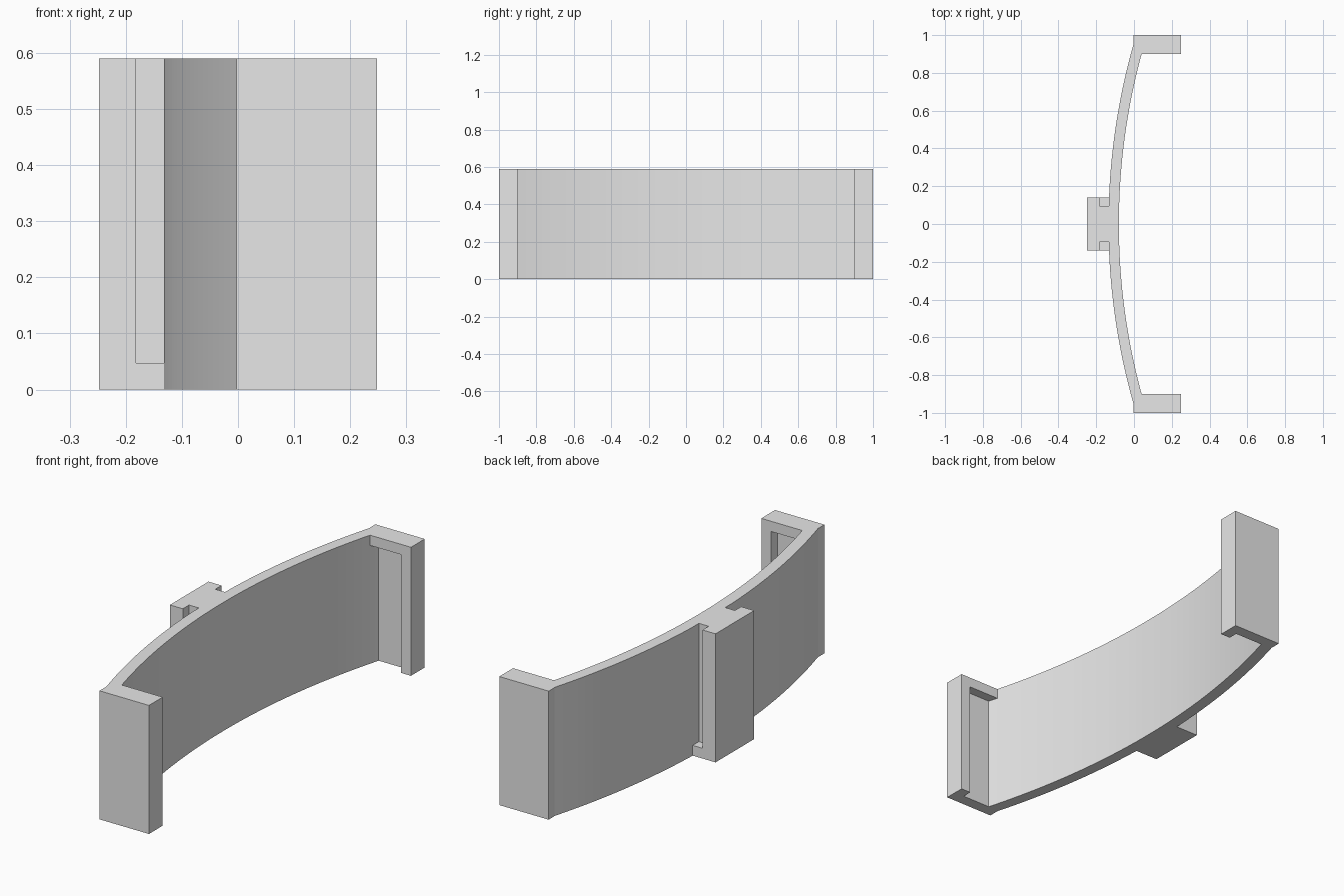
import bpy, bmesh, math

if "Cube" in bpy.data.objects:
    bpy.data.objects.remove(bpy.data.objects["Cube"], do_unlink=True)

HEIGHT, FLOOR = 0.59, 0.047      # band height, thickness of the slot stops
HALF_X = 0.248
R_IN, R_OUT = 3.43, 3.49         # radii of the two faces of the curved band
STEPS = 20

grey = bpy.data.materials.new("light grey")
grey.use_nodes = True
grey.diffuse_color = (0.8, 0.8, 0.8, 1)
grey.node_tree.nodes["Principled BSDF"].inputs["Base Color"].default_value = (0.8, 0.8, 0.8, 1)


def inner(y):
    return -0.08 + R_IN - math.sqrt(R_IN ** 2 - y * y)


def outer(y):
    return -0.135 + R_OUT - math.sqrt(R_OUT ** 2 - y * y)


def arc(fn, start, end, n=STEPS):
    ys = [start + (end - start) * i / n for i in range(n + 1)]
    return [(fn(y), y) for y in ys]


def prism(name, outline, z0, z1):
    """Extrude a plan outline from z0 to z1."""
    bm = bmesh.new()
    face = bm.faces.new([bm.verts.new((x, y, z0)) for x, y in outline])
    top = bmesh.ops.extrude_face_region(bm, geom=[face])["geom"]
    bmesh.ops.translate(bm, vec=(0, 0, z1 - z0),
                        verts=[v for v in top if isinstance(v, bmesh.types.BMVert)])
    bmesh.ops.recalc_face_normals(bm, faces=bm.faces)
    mesh = bpy.data.meshes.new(name)
    bm.to_mesh(mesh)
    bm.free()
    mesh.materials.append(grey)
    ob = bpy.data.objects.new(name, mesh)
    bpy.context.collection.objects.link(ob)
    return ob


def flip(points):
    return [(x, -y) for x, y in reversed(points)]


# Curved band with the rear clip block and the two end blocks
half = [(-HALF_X, 0.14)] + arc(outer, 0.14, 0.955)
half += [(-0.003, 0.965), (-0.003, 1), (HALF_X, 1), (HALF_X, 0.9)]
half += arc(inner, 0.9, 0.04)
band = prism("curved_clip_band", half + flip(half), 0, HEIGHT)

# Slots: open at the top beside the clip neck, open at the bottom in the end blocks
clip_slot = [(-0.182, 0.095), (-0.132, 0.095), (-0.132, 0.16), (-0.182, 0.16)]
end_slot = arc(inner, 0.9, 0.945, 2) + [(0.198, 0.945), (0.198, 0.85), (0.1, 0.85)]
for label, outline, z0, z1 in (("clip_slot", clip_slot, FLOOR, HEIGHT + 0.1),
                               ("end_slot", end_slot, -0.1, HEIGHT - FLOOR)):
    for side, pts in (("left", outline), ("right", flip(outline))):
        cutter = prism(f"{label}_cutter_{side}", pts, z0, z1)
        cutter.hide_render = True
        cutter.hide_viewport = True
        cutter.display_type = 'WIRE'
        cut = band.modifiers.new(f"{label}_{side}", 'BOOLEAN')
        cut.operation = 'DIFFERENCE'
        cut.solver = 'EXACT'
        cut.object = cutter
